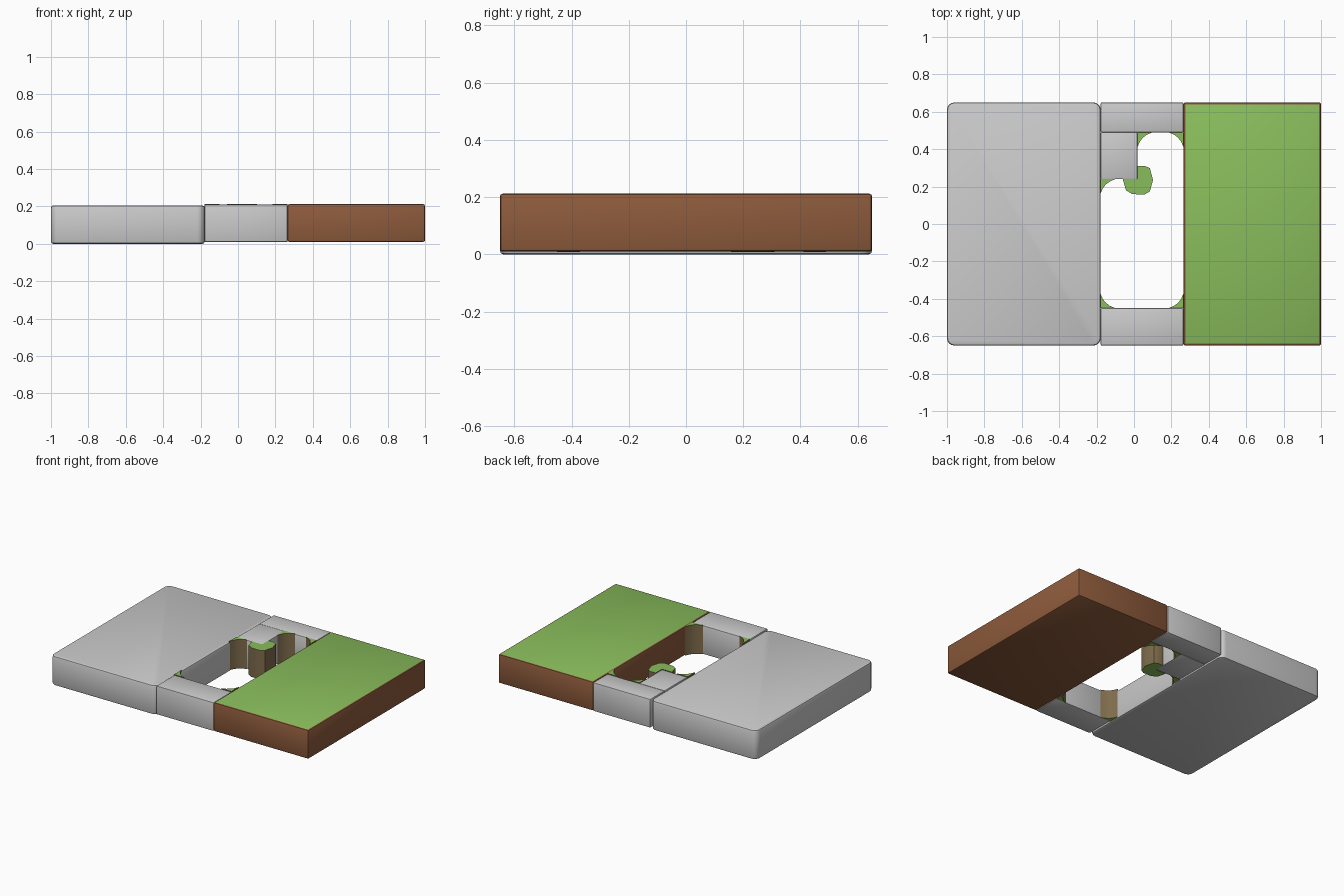
import bpy, bmesh, math

if "Cube" in bpy.data.objects:
    bpy.data.objects.remove(bpy.data.objects["Cube"])


def material(name, rgb):
    m = bpy.data.materials.new(name)
    m.diffuse_color = (*rgb, 1)
    m.use_nodes = True
    m.node_tree.nodes["Principled BSDF"].inputs["Base Color"].default_value = m.diffuse_color
    return m


GREY = material("concrete grey", (0.60, 0.60, 0.60))
GREEN = material("grass green", (0.254, 0.515, 0.107))
BROWN = material("soil brown", (0.27, 0.105, 0.045))
OLIVE = material("dry earth", (0.21, 0.15, 0.072))


def prism(name, pts, z0, z1, mats, bevel=0.0, both=False):
    """Extrude an outline; second material goes on upward (or both) caps."""
    bm = bmesh.new()
    face = bm.faces.new([bm.verts.new((x, y, z0)) for x, y in pts])
    ext = bmesh.ops.extrude_face_region(bm, geom=[face])
    top = [v for v in ext["geom"] if isinstance(v, bmesh.types.BMVert)]
    bmesh.ops.translate(bm, verts=top, vec=(0, 0, z1 - z0))
    bmesh.ops.recalc_face_normals(bm, faces=bm.faces)
    if bevel:
        sharp = [e for e in bm.edges if e.calc_face_angle(0) > 0.8]
        bmesh.ops.bevel(bm, geom=sharp, offset=bevel, segments=2,
                        profile=0.5, affect="EDGES")
    bm.normal_update()
    if len(mats) > 1:
        for f in bm.faces:
            if f.normal.z > 0.95 or (both and f.normal.z < -0.95):
                f.material_index = 1
    me = bpy.data.meshes.new(name)
    bm.to_mesh(me)
    bm.free()
    for m in mats:
        me.materials.append(m)
    ob = bpy.data.objects.new(name, me)
    bpy.context.collection.objects.link(ob)
    bpy.context.view_layer.objects.active = ob
    ob.select_set(True)
    bpy.ops.object.shade_smooth_by_angle(angle=math.radians(40))
    ob.select_set(False)
    return ob


def rect(x0, x1, y0, y1, r=0.0):
    """Rectangle outline, optionally with rounded corners."""
    if not r:
        return [(x0, y0), (x1, y0), (x1, y1), (x0, y1)]
    centres = [(x1 - r, y1 - r), (x0 + r, y1 - r), (x0 + r, y0 + r), (x1 - r, y0 + r)]
    return [(cx + r * math.cos(math.radians(90 * i + 22.5 * k)),
             cy + r * math.sin(math.radians(90 * i + 22.5 * k)))
            for i, (cx, cy) in enumerate(centres) for k in range(5)]


# Large paved slab and grass-topped soil slab
prism("paved_slab", rect(-1.0, -0.178, -0.65, 0.65, 0.04), 0, 0.205, [GREY], 0.012)
prism("grass_slab", rect(0.265, 1.0, -0.65, 0.65), 0.01, 0.212, [BROWN, GREEN], 0.01)

# Connecting walkways and the inner step
prism("front_walkway", rect(-0.178, 0.265, -0.65, -0.45), 0.01, 0.21, [GREY], 0.006)
prism("back_walkway", rect(-0.178, 0.265, 0.49, 0.65), 0.01, 0.21, [GREY], 0.006)
prism("inner_step", rect(-0.178, 0.018, 0.24, 0.49), 0.01, 0.21, [GREY], 0.004)

# Grassy fillets in the inner corners of the opening
corners = [(-0.18, -0.45, 1, 1), (0.265, -0.45, -1, 1), (0.265, 0.49, -1, -1),
           (0.018, 0.49, 1, -1), (-0.18, 0.24, 1, -1)]
R = 0.08
for n, (cx, cy, sx, sy) in enumerate(corners):
    arc = [(R, 0), (0.05, 0.013), (0.028, 0.03), (0.013, 0.05), (0, R)]
    prism(f"corner_bank_{n + 1}",
          [(cx, cy)] + [(cx + sx * a, cy + sy * b) for a, b in arc],
          0.009, 0.213, [OLIVE, GREEN], both=True)

# Rounded bank wrapping the outer corner of the step
prism("step_bank",
      [(0.018, 0.24), (0.018, 0.31), (0.06, 0.31), (0.085, 0.298), (0.102, 0.235),
       (0.085, 0.175), (0.055, 0.157), (-0.01, 0.16), (-0.043, 0.18), (-0.06, 0.24)],
      0.009, 0.213, [OLIVE, GREEN], both=True)
